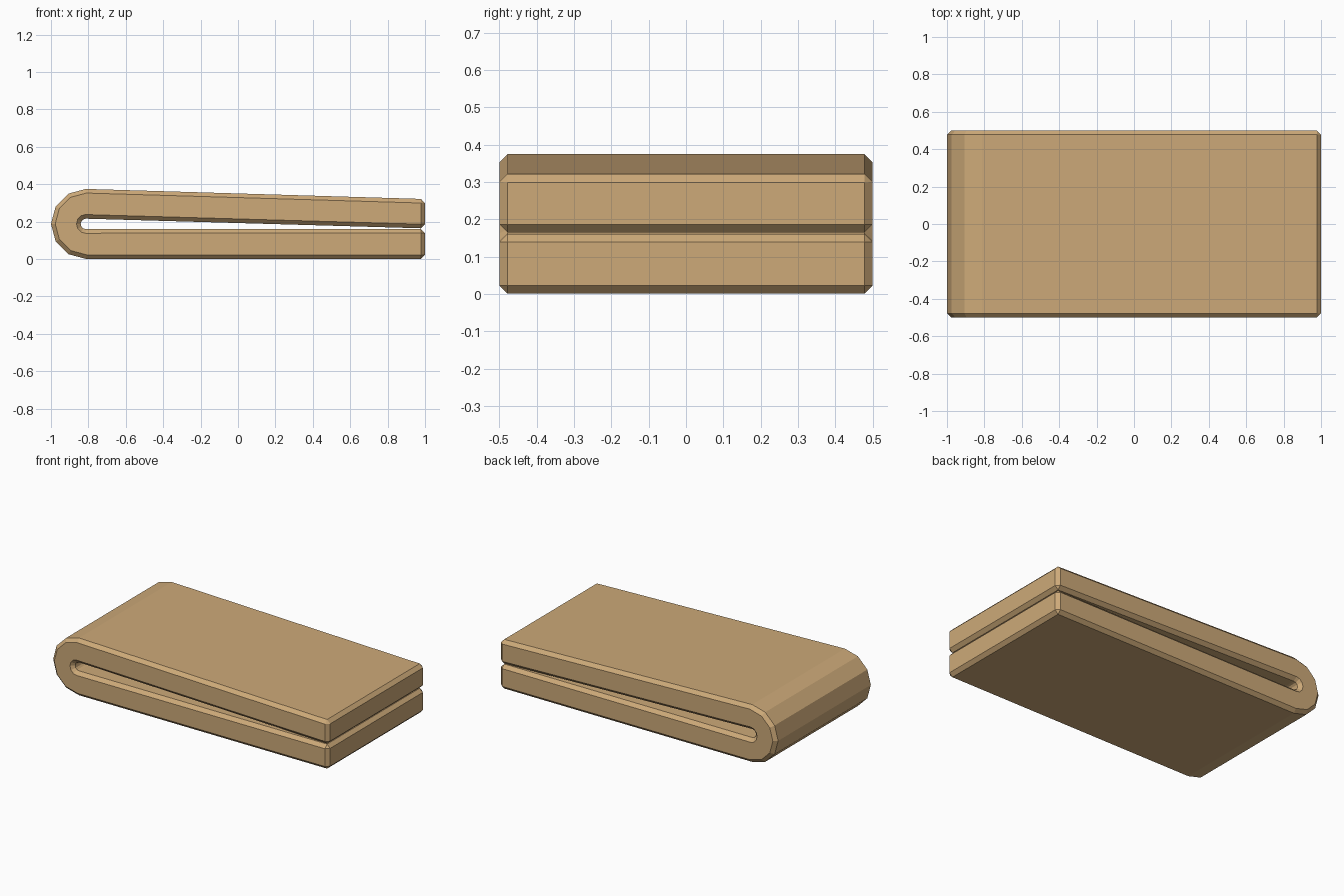
import bpy, bmesh, math

if "Cube" in bpy.data.objects:
    bpy.data.objects.remove(bpy.data.objects["Cube"])

CX, CZ = -0.813, 0.188      # centre of the fold
R_OUT, R_IN = 0.187, 0.028
HALF = 0.5


def arc(radius, start, end, steps=6):
    """Points around the fold centre, angles in degrees."""
    pts = []
    for i in range(steps + 1):
        a = math.radians(start + (end - start) * i / steps)
        pts.append((CX + radius * math.cos(a), CZ + radius * math.sin(a)))
    return pts


# Side profile: upper leaf, outer fold, lower leaf, inner fold
profile = [(1.0, 0.164), (1.0, 0.321)]
profile += arc(R_OUT, 90, 270)
profile += [(1.0, 0.001), (1.0, 0.161)]
profile += arc(R_IN, 270, 90)

# Extrude the profile across y
bm = bmesh.new()
face = bm.faces.new([bm.verts.new((x, -HALF, z)) for x, z in profile])
ext = bmesh.ops.extrude_face_region(bm, geom=[face])
moved = [g for g in ext["geom"] if isinstance(g, bmesh.types.BMVert)]
bmesh.ops.translate(bm, verts=moved, vec=(0, 2 * HALF, 0))
bmesh.ops.recalc_face_normals(bm, faces=bm.faces)

# Chamfer the square edges, leaving the fold facets crisp
sharp = [e for e in bm.edges if e.calc_face_angle(0) > math.radians(60)]
bmesh.ops.bevel(bm, geom=sharp, offset=0.022, offset_type='OFFSET',
                segments=1, affect='EDGES', clamp_overlap=False)
bmesh.ops.recalc_face_normals(bm, faces=bm.faces)

mesh = bpy.data.meshes.new("folded_slab")
bm.to_mesh(mesh)
bm.free()
slab = bpy.data.objects.new("folded_slab", mesh)
bpy.context.collection.objects.link(slab)

# Tan colour
tan = bpy.data.materials.new("tan")
tan.diffuse_color = (0.61, 0.40, 0.19, 1)
tan.use_nodes = True
tan.node_tree.nodes["Principled BSDF"].inputs["Base Color"].default_value = tan.diffuse_color
mesh.materials.append(tan)
